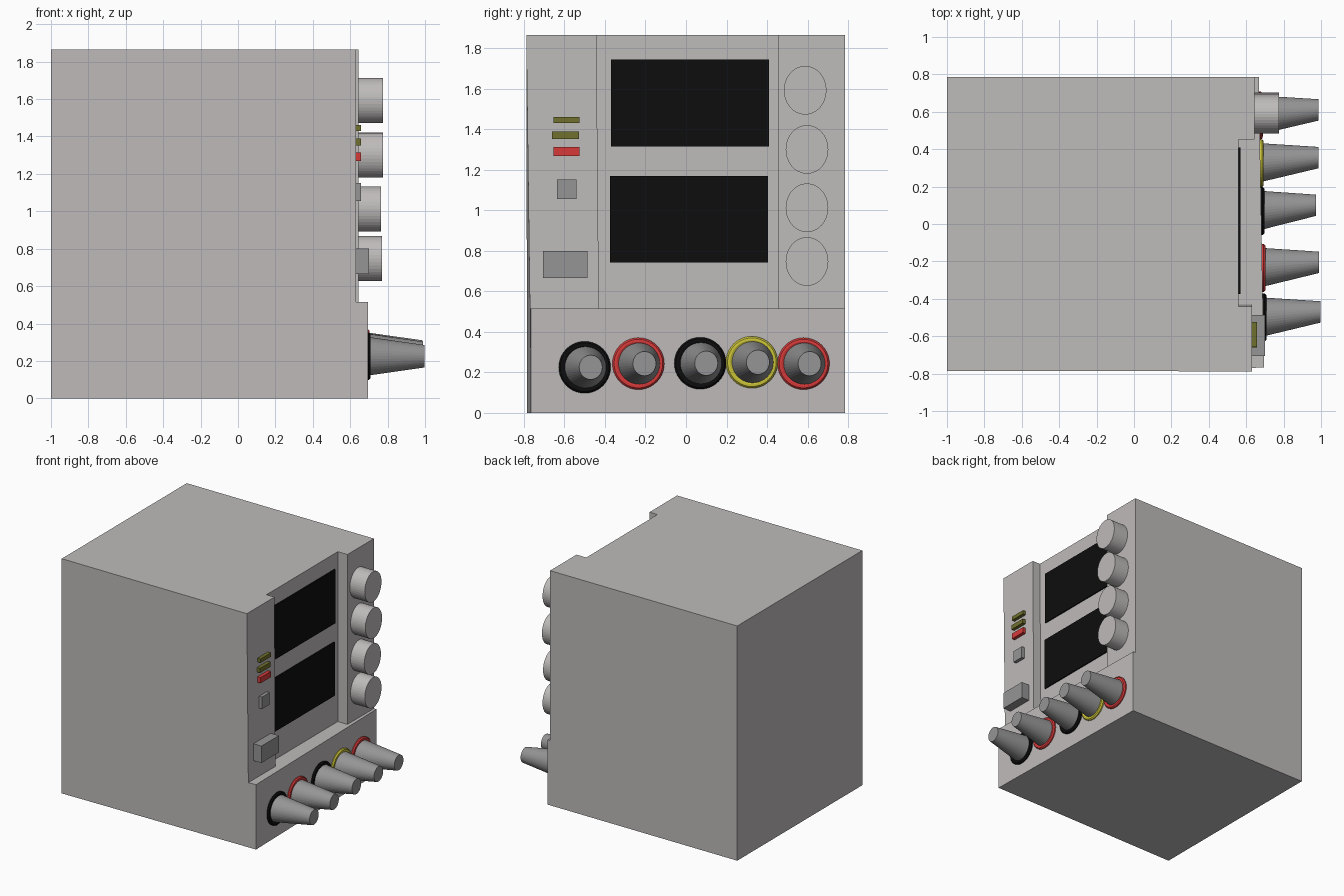
import bpy, bmesh, math

if "Cube" in bpy.data.objects:
    bpy.data.objects.remove(bpy.data.objects["Cube"])


def material(name, rgb):
    m = bpy.data.materials.new(name)
    m.diffuse_color = (*rgb, 1)
    m.use_nodes = True
    m.node_tree.nodes["Principled BSDF"].inputs["Base Color"].default_value = m.diffuse_color
    return m


CASE = material("light grey", (0.52, 0.495, 0.495))
GREY = material("mid grey", (0.30, 0.30, 0.30))
BLACK = material("black", (0.004, 0.004, 0.004))
RED = material("red", (0.68, 0.042, 0.042))
YELLOW = material("yellow", (0.60, 0.55, 0.04))
OLIVE = material("olive", (0.16, 0.16, 0.026))


def finish(name, bm, mat):
    bmesh.ops.recalc_face_normals(bm, faces=bm.faces)
    me = bpy.data.meshes.new(name)
    bm.to_mesh(me)
    bm.free()
    me.materials.append(mat)
    ob = bpy.data.objects.new(name, me)
    bpy.context.collection.objects.link(ob)
    return ob


def box(name, x, y, z, mat):
    bm = bmesh.new()
    bmesh.ops.create_cube(bm, size=1)
    for v in bm.verts:
        for i, (lo, hi) in enumerate((x, y, z)):
            v.co[i] = hi if v.co[i] > 0 else lo
    return finish(name, bm, mat)


def lathe(name, sections, mat, sides=40):
    """Stack of ellipses along x: (x, y, z, radius_y, radius_z)."""
    bm = bmesh.new()
    rings = []
    for x, y, z, ry, rz in sections:
        rings.append([bm.verts.new((x, y + ry * math.cos(a), z + rz * math.sin(a)))
                      for a in (2 * math.pi * i / sides for i in range(sides))])
    for a, b in zip(rings, rings[1:]):
        for i in range(sides):
            j = (i + 1) % sides
            bm.faces.new((a[i], a[j], b[j], b[i]))
    bm.faces.new(rings[0])
    bm.faces.new(rings[-1])
    return finish(name, bm, mat)


# Case: stepped upper outline sitting on a deeper base
bm = bmesh.new()
outline = [(-1, -0.785), (0.63, -0.77), (0.63, -0.43), (0.56, -0.43),
           (0.56, 0.453), (0.645, 0.453), (0.645, 0.785), (-1, 0.785)]
low = [bm.verts.new((x, y, 0.515)) for x, y in outline]
top = [bm.verts.new((x, y - (0.018 if i == 1 else 0.012 if i in (2, 3) else 0), 1.865))
       for i, (x, y) in enumerate(outline)]
for i in range(8):
    j = (i + 1) % 8
    bm.faces.new((low[i], low[j], top[j], top[i]))
bm.faces.new(top)
foot = [(-1, -0.785), (0.695, -0.766), (0.667, 0.785), (-1, 0.785)]
b = [bm.verts.new((x, y, 0)) for x, y in foot]
p, q = [bm.verts.new((x, y, 0.515)) for x, y in foot[1:3]]
bm.faces.new(b)
bm.faces.new((b[0], b[1], p, low[1], low[0]))
bm.faces.new((b[1], b[2], q, p))
bm.faces.new((b[2], b[3], low[7], low[6], q))
bm.faces.new((b[3], b[0], low[0], low[7]))
bm.faces.new((low[1], p, q, low[6], low[5], low[4], low[3], low[2]))
finish("case", bm, CASE)

# Two screens in the recess
box("upper_screen", (0.55, 0.569), (-0.37, 0.41), (1.315, 1.743), BLACK)
box("lower_screen", (0.55, 0.569), (-0.375, 0.405), (0.742, 1.168), BLACK)

# Indicator lights and buttons on the left strip
strip = (-0.655, -0.525)
box("top_indicator", (0.62, 0.657), strip, (1.43, 1.461), OLIVE)
box("middle_indicator", (0.62, 0.657), (-0.66, -0.528), (1.352, 1.389), OLIVE)
box("red_indicator", (0.62, 0.657), strip, (1.268, 1.313), RED)
box("small_button", (0.62, 0.657), (-0.636, -0.54), (1.056, 1.151), GREY)
box("power_switch", (0.62, 0.70), (-0.706, -0.487), (0.666, 0.80), GREY)

# Knobs on the right strip
for i, (y, z, x) in enumerate([(0.588, 1.592, 0.776), (0.597, 1.30, 0.775),
                               (0.597, 1.012, 0.765), (0.597, 0.747, 0.77)]):
    lathe(f"knob_{i + 1}", [(0.635, y, z, 0.105, 0.12), (x, y, z, 0.105, 0.12)], CASE)

# Terminals: coloured collar and tapered grey plug
for i, (y, z, tip, col) in enumerate([(-0.50, 0.225, 0.998, BLACK), (-0.235, 0.243, 0.99, RED),
                                      (0.07, 0.245, 0.972, BLACK), (0.325, 0.25, 0.987, YELLOW),
                                      (0.58, 0.243, 0.987, RED)]):
    f = 0.695 - 0.018 * (y + 0.766)   # face of the base at this y
    collar = [(-0.01, 0.127), (0.008, 0.128), (0.017, 0.12), (0.018, 0.108), (0.012, 0.095)]
    lathe(f"terminal_collar_{i + 1}", [(f + d, y, z, r, r) for d, r in collar], col)
    lathe(f"terminal_plug_{i + 1}", [(f, y + 0.003, z, 0.104, 0.104),
                                     (tip, y + 0.03, z, 0.057, 0.06)], GREY)
